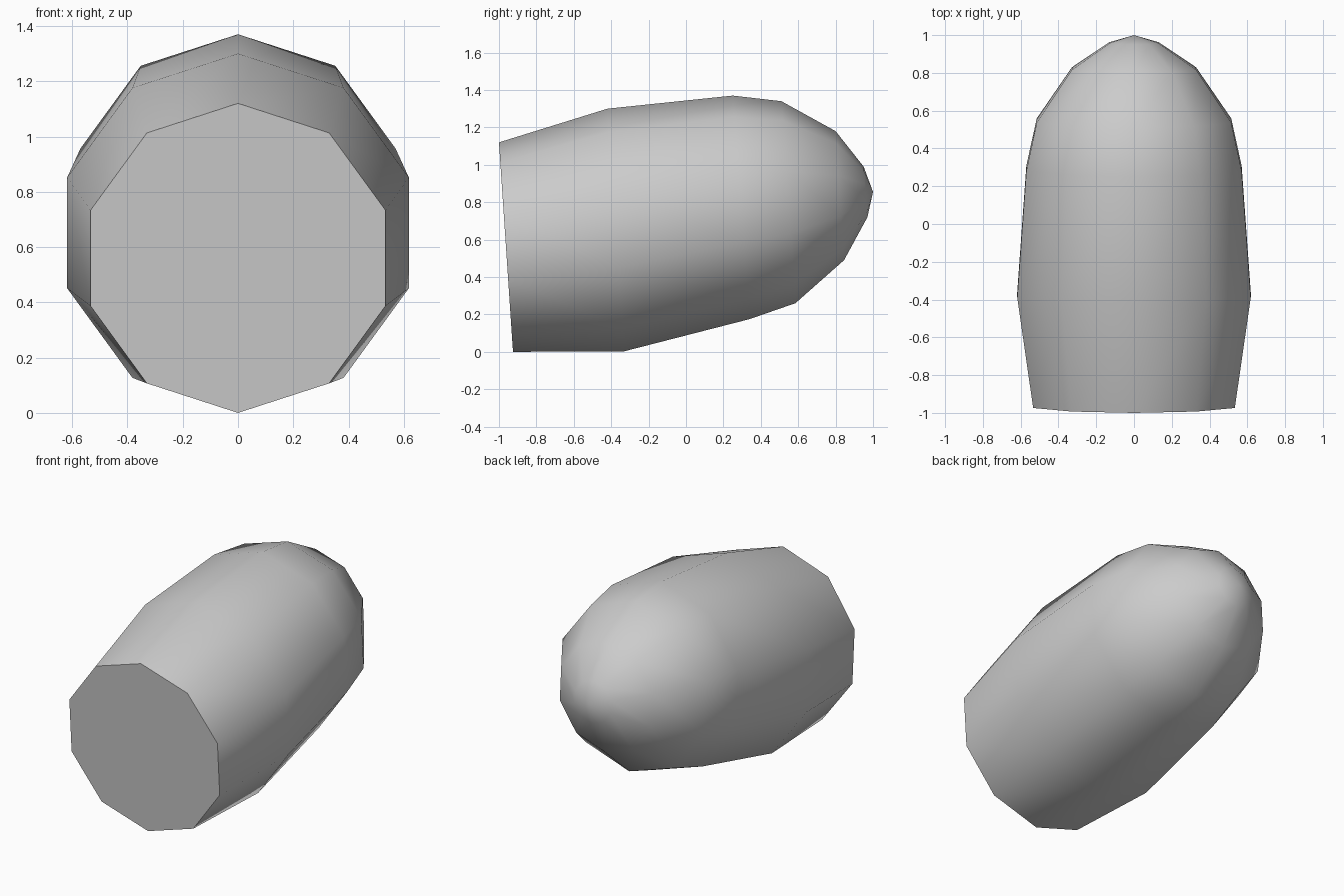
import bpy, bmesh, math
from mathutils import Vector

cube = bpy.data.objects.get("Cube")
if cube:
    bpy.data.objects.remove(cube)

SIDES = 10

# Single plain material
grey = bpy.data.materials.new("light grey")
grey.use_nodes = True
colour = (0.6, 0.6, 0.6, 1)
grey.diffuse_color = colour
grey.node_tree.nodes["Principled BSDF"].inputs["Base Color"].default_value = colour

# Top and bottom points (y, z) of each tilted ring, from flat end to nose
rings = [
    ((-1.0, 1.12), (-0.925, 0.0)),
    ((-0.42, 1.30), (-0.33, 0.003)),
    ((0.25, 1.37), (0.34, 0.175)),
    ((0.51, 1.34), (0.585, 0.26)),
    ((0.80, 1.18), (0.845, 0.49)),
    ((0.95, 0.99), (0.97, 0.72)),
]
nose = (0, 1.0, 0.855)

bm = bmesh.new()


def add_ring(top, bottom):
    """A circle of vertices whose first point is the top one."""
    a, b = Vector((0, *top)), Vector((0, *bottom))
    centre, up = (a + b) / 2, (a - b) / 2
    side = Vector((up.length, 0, 0))
    angles = [2 * math.pi * i / SIDES for i in range(SIDES)]
    return [bm.verts.new(centre + up * math.cos(t) + side * math.sin(t)) for t in angles]


# Loft the shell, then close the nose with a fan and the end with a flat cap
loops = [add_ring(*r) for r in rings]
tip = bm.verts.new(nose)
for i in range(SIDES):
    j = (i + 1) % SIDES
    for lower, upper in zip(loops, loops[1:]):
        bm.faces.new((lower[i], lower[j], upper[j], upper[i]))
    bm.faces.new((loops[-1][i], loops[-1][j], tip))
cap = bm.faces.new(loops[0])

bmesh.ops.recalc_face_normals(bm, faces=bm.faces[:])
for face in bm.faces:
    face.smooth = face is not cap
for edge in cap.edges:
    edge.smooth = False

mesh = bpy.data.meshes.new("rounded_body")
bm.to_mesh(mesh)
bm.free()
mesh.materials.append(grey)
body = bpy.data.objects.new("rounded_body", mesh)
bpy.context.collection.objects.link(body)
